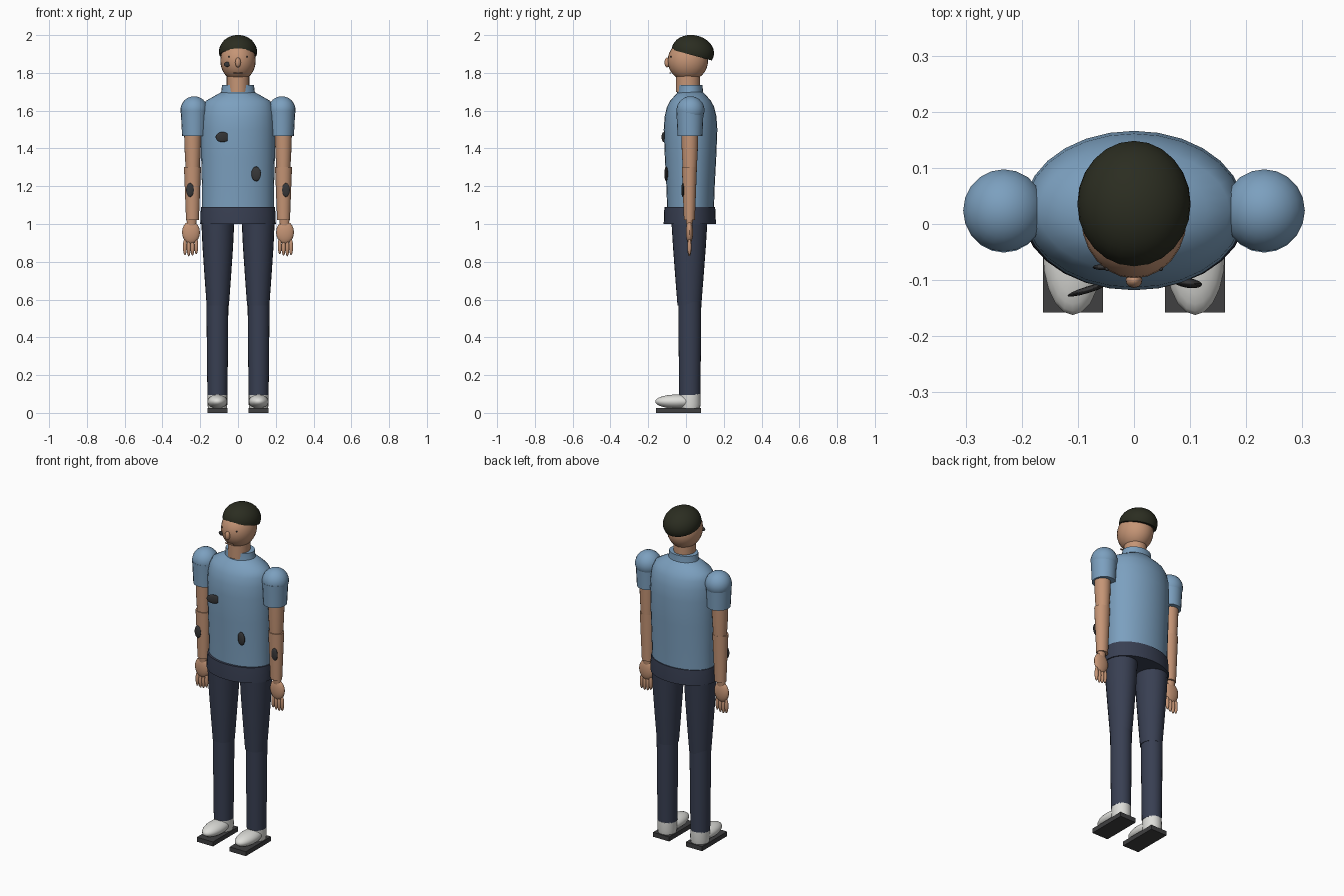
import bpy, bmesh, math
from mathutils import Vector, Matrix

if "Cube" in bpy.data.objects:
    bpy.data.objects.remove(bpy.data.objects["Cube"])


def colour(name, rgb):
    m = bpy.data.materials.new(name)
    m.diffuse_color = (*rgb, 1)
    m.use_nodes = True
    m.node_tree.nodes["Principled BSDF"].inputs["Base Color"].default_value = m.diffuse_color
    return m


SHIRT = colour("shirt_blue", (0.20, 0.35, 0.52))
SKIN = colour("skin", (0.56, 0.30, 0.18))
HAIR = colour("dark_hair", (0.024, 0.026, 0.015))
NAVY = colour("navy_trousers", (0.040, 0.050, 0.085))
WHITE = colour("shoe_white", (0.72, 0.72, 0.69))
SOLE = colour("sole_grey", (0.050, 0.050, 0.052))
SPOT = colour("dark_patch", (0.038, 0.038, 0.040))
YC = 0.022  # depth of the body axis


def finish(name, bm, mat):
    bmesh.ops.recalc_face_normals(bm, faces=bm.faces)
    me = bpy.data.meshes.new(name)
    bm.to_mesh(me)
    bm.free()
    ob = bpy.data.objects.new(name, me)
    me.materials.append(mat)
    bpy.context.collection.objects.link(ob)
    bpy.context.view_layer.objects.active = ob
    bpy.ops.object.select_all(action='DESELECT')
    ob.select_set(True)
    bpy.ops.object.shade_smooth_by_angle(angle=math.radians(40))
    return ob


def loft(name, mat, cx, cy, rings, seg=24):
    """Stack of elliptical rings (z, rx, ry), closed at both ends."""
    bm = bmesh.new()
    loops = []
    for z, rx, ry in rings:
        loops.append([bm.verts.new((cx + rx * math.cos(2 * math.pi * i / seg),
                                    cy + ry * math.sin(2 * math.pi * i / seg), z))
                      for i in range(seg)])
    for a, b in zip(loops, loops[1:]):
        for i in range(seg):
            j = (i + 1) % seg
            bm.faces.new((a[i], a[j], b[j], b[i]))
    bm.faces.new(loops[0])
    bm.faces.new(loops[-1])
    return finish(name, bm, mat)


def ball(name, mat, c, r, tilt=Matrix(), seg=20, cut=None):
    """Ellipsoid, optionally tilted, or cut flat below a plane."""
    bm = bmesh.new()
    bmesh.ops.create_uvsphere(bm, u_segments=seg, v_segments=max(8, seg * 2 // 3), radius=1)
    bm.transform(Matrix.Translation(c) @ tilt @ Matrix.Diagonal((*r, 1)))
    if cut:
        geom = bm.verts[:] + bm.edges[:] + bm.faces[:]
        res = bmesh.ops.bisect_plane(bm, geom=geom, plane_co=cut[0], plane_no=cut[1],
                                     clear_inner=True)
        edges = [e for e in res['geom_cut'] if isinstance(e, bmesh.types.BMEdge)]
        bmesh.ops.edgeloop_fill(bm, edges=edges)
    return finish(name, bm, mat)


def box(name, mat, c, size):
    bm = bmesh.new()
    bmesh.ops.create_cube(bm, size=1)
    bm.transform(Matrix.Translation(c) @ Matrix.Diagonal((*size, 1)))
    return finish(name, bm, mat)


# Torso, collar and hips
loft("shirt_torso", SHIRT, 0, 0.024, [
    (1.085, 0.190, 0.124), (1.20, 0.191, 0.128), (1.35, 0.195, 0.136),
    (1.50, 0.197, 0.142), (1.57, 0.194, 0.137), (1.62, 0.186, 0.125),
    (1.652, 0.170, 0.108), (1.675, 0.130, 0.088), (1.70, 0.085, 0.064)], 28)
loft("collar", SHIRT, 0, 0.022, [(1.685, 0.092, 0.070), (1.71, 0.087, 0.067),
                                 (1.735, 0.085, 0.066)])
loft("hips", NAVY, 0, 0.020, [(1.0, 0.200, 0.138), (1.05, 0.199, 0.137),
                              (1.09, 0.195, 0.134)], 28)

# Neck, head, face and hair
loft("neck", SKIN, 0, 0.010, [(1.70, 0.060, 0.064), (1.80, 0.060, 0.064)])
ball("head", SKIN, (0, 0.010, 1.865), (0.094, 0.107, 0.108), seg=24)
ball("nose", SKIN, (0, -0.100, 1.855), (0.015, 0.014, 0.026), seg=12)
ball("hair", HAIR, (0, 0.036, 1.912), (0.101, 0.113, 0.088),
     Matrix.Rotation(math.radians(-10), 4, 'X'), 24,
     cut=((0, 0.036, 1.893), Vector((0, 0.27, 1)).normalized()))
box("mouth", SKIN, (0, -0.084, 1.800), (0.050, 0.009, 0.004))
for s in (-1, 1):
    ball("eye", SPOT, (s * 0.048, -0.080, 1.885), (0.004, 0.004, 0.004), seg=8)

# Dark patches on the face, shirt and forearms
ball("face_patch", SPOT, (-0.057, -0.077, 1.845), (0.017, 0.005, 0.013), seg=12)
ball("chest_patch", SPOT, (-0.082, -0.117, 1.460), (0.039, 0.006, 0.027),
     Matrix.Rotation(math.radians(17), 4, 'Z'), 14,
     cut=((-0.055, 0, 0), Vector((-1, 0, 0))))
ball("belly_patch", SPOT, (0.096, -0.105, 1.265), (0.026, 0.009, 0.039),
     Matrix.Rotation(math.radians(-8), 4, 'Z'), 14)

for s, side in ((-1, "right"), (1, "left")):
    # Arm
    ball(side + "_shoulder", SHIRT, (s * 0.232, 0.024, 1.603), (0.073, 0.074, 0.073))
    loft(side + "_sleeve", SHIRT, s * 0.232, 0.021, [(1.467, 0.064, 0.066),
                                                    (1.60, 0.071, 0.072)], 20)
    loft(side + "_upper_arm", SKIN, s * 0.240, 0.020, [(1.29, 0.037, 0.037),
                                                      (1.38, 0.042, 0.042),
                                                      (1.50, 0.046, 0.046)], 20)
    ball(side + "_elbow", SKIN, (s * 0.241, 0.019, 1.295), (0.037, 0.037, 0.035), seg=16)
    loft(side + "_forearm", SKIN, s * 0.241, 0.018, [(1.02, 0.034, 0.029),
                                                    (1.20, 0.041, 0.036),
                                                    (1.302, 0.045, 0.040)], 20)
    ball(side + "_forearm_patch", SPOT, (s * 0.254, -0.017, 1.180), (0.021, 0.008, 0.037), seg=14)
    # Hand with four fingers
    loft(side + "_wrist", SKIN, s * 0.246, 0.018, [(0.98, 0.024, 0.014), (1.03, 0.026, 0.020)], 16)
    ball(side + "_palm", SKIN, (s * 0.249, 0.018, 0.956), (0.047, 0.019, 0.060))
    for i in range(4):
        ball(side + "_finger", SKIN,
             (s * (0.221 + 0.020 * i), 0.018, (0.884, 0.876, 0.873, 0.879)[i]),
             (0.011, 0.011, 0.044), seg=10)

    # Leg
    loft(side + "_thigh", NAVY, s * 0.107, 0.018, [(0.568, 0.059, 0.063),
                                                  (0.72, 0.070, 0.075),
                                                  (0.88, 0.081, 0.087),
                                                  (1.01, 0.087, 0.095)])
    loft(side + "_shin", NAVY, s * 0.109, 0.020, [(0.095, 0.053, 0.056),
                                                 (0.35, 0.056, 0.059),
                                                 (0.59, 0.058, 0.061)])

    # Shoe
    loft(side + "_shoe_heel", WHITE, s * 0.109, 0.022, [(0.025, 0.050, 0.052),
                                                       (0.05, 0.053, 0.056),
                                                       (0.10, 0.052, 0.055)], 20)
    ball(side + "_shoe_toe", WHITE, (s * 0.109, -0.050, 0.060), (0.054, 0.113, 0.037))
    box(side + "_sole", SOLE, (s * 0.109, -0.039, 0.0135), (0.107, 0.238, 0.027))
